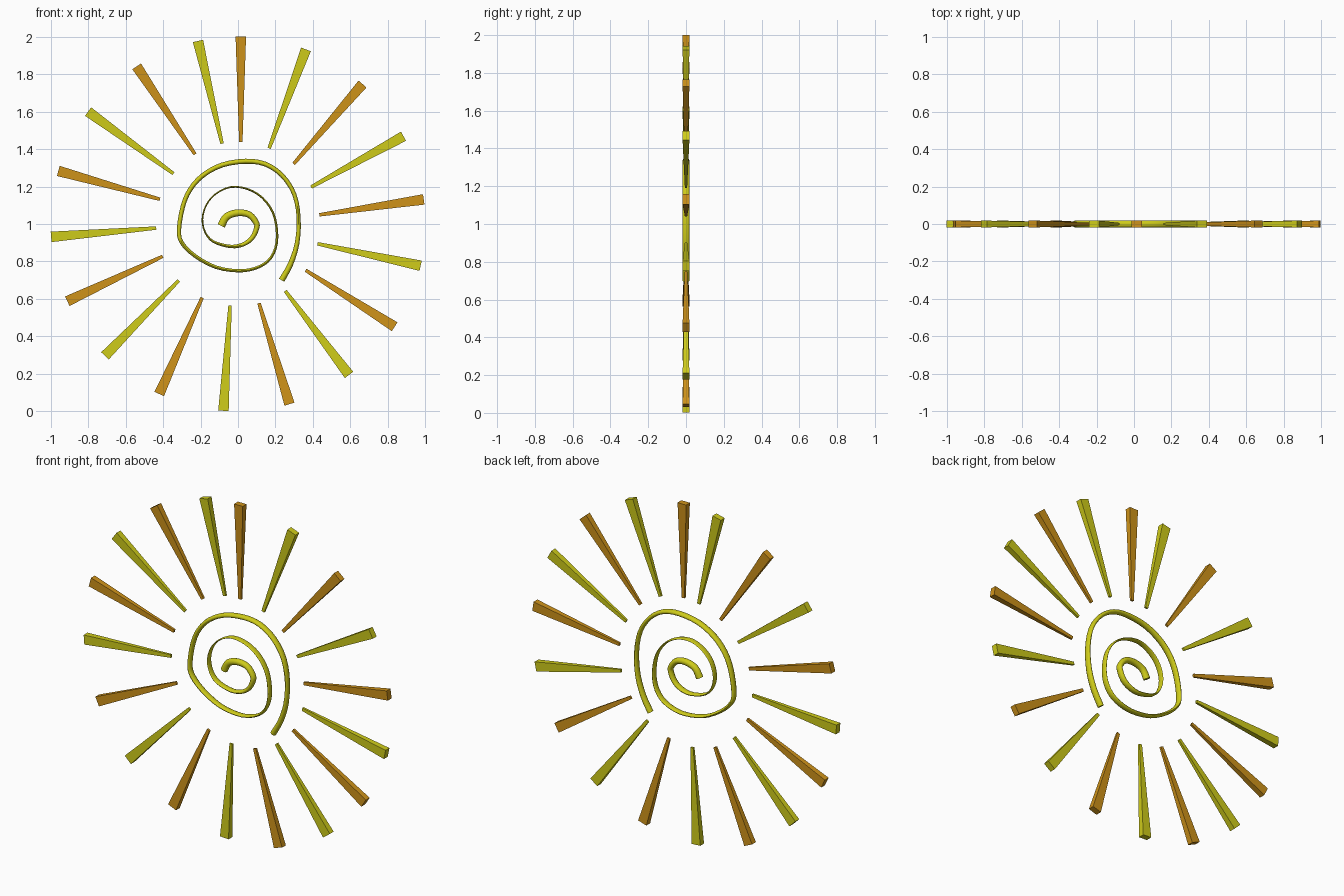
import bpy, bmesh, math
from mathutils import Vector

if "Cube" in bpy.data.objects:
    bpy.data.objects.remove(bpy.data.objects["Cube"])


def material(name, rgb):
    m = bpy.data.materials.new(name)
    m.diffuse_color = (*rgb, 1)
    m.use_nodes = True
    m.node_tree.nodes["Principled BSDF"].inputs["Base Color"].default_value = m.diffuse_color
    return m


YELLOW = material("yellow", (0.62, 0.60, 0.01))
ORANGE = material("orange", (0.62, 0.29, 0.01))


def loft(name, rings, mat, smooth=False):
    """Skin a list of closed rings and cap both ends."""
    bm = bmesh.new()
    vs = [[bm.verts.new(p) for p in ring] for ring in rings]
    n = len(vs[0])
    for a, b in zip(vs, vs[1:]):
        for i in range(n):
            bm.faces.new((a[i], a[(i + 1) % n], b[(i + 1) % n], b[i]))
    bm.faces.new(vs[0])
    bm.faces.new(vs[-1])
    bmesh.ops.recalc_face_normals(bm, faces=bm.faces)
    me = bpy.data.meshes.new(name)
    bm.to_mesh(me)
    bm.free()
    me.materials.append(mat)
    ob = bpy.data.objects.new(name, me)
    bpy.context.collection.objects.link(ob)
    if smooth:
        bpy.context.view_layer.objects.active = ob
        ob.select_set(True)
        bpy.ops.object.shade_smooth_by_angle(angle=math.radians(50))
        ob.select_set(False)


# Tapered rays, fanned clockwise from the top and set slightly off the radius
CENTRE = Vector((0, 0, 1))
for k in range(18):
    a = math.radians(90 - 20.4 * k)
    out = Vector((math.cos(a), 0, math.sin(a)))
    side = Vector((math.sin(a), 0, -math.cos(a)))
    rings = []
    for r, w, d in ((0.437, 0.009, 0.006), (1.0, 0.028, 0.018)):
        rings.append([CENTRE + out * r + side * (0.015 + w * i) + Vector((0, d * j, 0))
                      for i, j in ((-1, -1), (1, -1), (1, 1), (-1, 1))])
    loft(f"ray_{k + 1}", rings, YELLOW if k % 2 else ORANGE)

# Spiral path (x, z - 1) in hundredths, from the middle outwards
PATH = [(-9, -1), (-6, 4), (0, 6), (6, 5), (9.5, 1), (10, -2), (7.5, -7.5),
        (2.5, -11), (-4, -12), (-13, -9.5), (-17.5, -4.5), (-19, 2.5), (-17, 10),
        (-12, 16), (-4, 19.7), (5, 18.7), (13, 14), (18.7, 6), (20.8, -4),
        (20, -13), (16, -19.8), (9, -23.7), (0, -25), (-12, -23), (-23, -17),
        (-30, -10), (-31.5, -3), (-29.4, 9.5), (-25.5, 18.5), (-18.7, 26),
        (-8.5, 31.5), (4, 33.5), (14.5, 32), (23.5, 26), (30, 16), (32.4, 3),
        (31.5, -10.5), (28, -21.5), (23.3, -30)]
# Face width along the path: (point index, width)
WIDTHS = [(0, 0.042), (4, 0.032), (8, 0.018), (10, 0.009), (13, 0.008), (18, 0.013),
          (22, 0.017), (26, 0.023), (31, 0.027), (35, 0.021), (38, 0.033)]


def width(t):
    for (a, wa), (b, wb) in zip(WIDTHS, WIDTHS[1:]):
        if t <= b:
            return wa + (wb - wa) * (t - a) / (b - a)
    return WIDTHS[-1][1]


pts = [Vector((x / 100, 0, 1 + z / 100)) for x, z in PATH]
pts = [2 * pts[0] - pts[1]] + pts + [2 * pts[-1] - pts[-2]]
line = []
STEPS = 3
for i in range(1, len(pts) - 2):
    p0, p1, p2, p3 = pts[i - 1:i + 3]
    for s in range(STEPS):
        u = s / STEPS
        line.append(0.5 * (2 * p1 + (p2 - p0) * u + (2 * p0 - 5 * p1 + 4 * p2 - p3) * u ** 2
                           + (3 * p1 - p0 - 3 * p2 + p3) * u ** 3))
line.append(pts[-2])

# Spiral band, oval in section
rings = []
for i, p in enumerate(line):
    t = (line[min(i + 1, len(line) - 1)] - line[max(i - 1, 0)]).normalized()
    side = Vector((t.z, 0, -t.x))
    w = width(i / STEPS) / 2
    rings.append([p + side * w * math.cos(q) + Vector((0, 0.019 * math.sin(q), 0))
                  for q in (math.tau * k / 12 for k in range(12))])
loft("spiral", rings, YELLOW, smooth=True)
